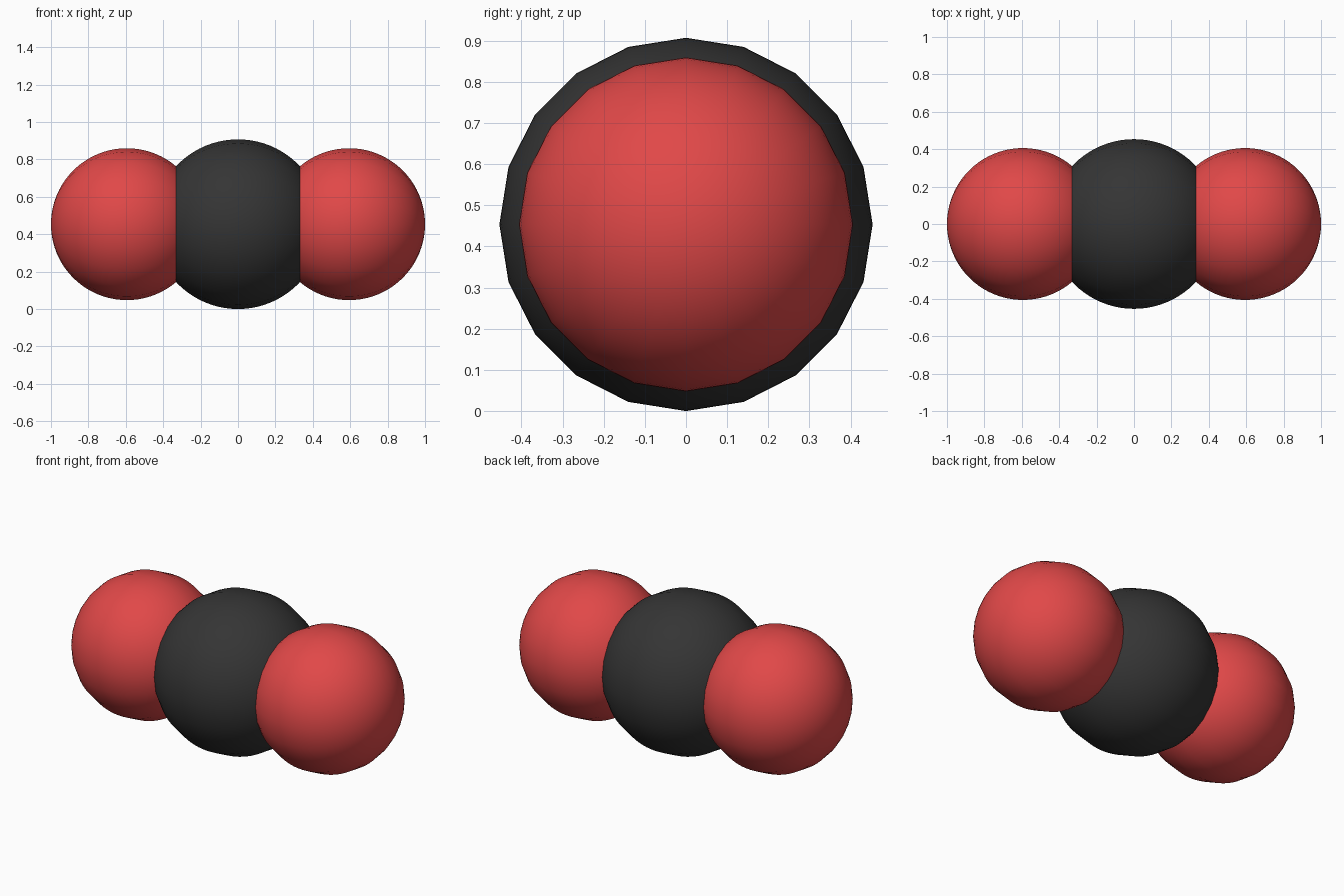
import bpy, bmesh, math
from mathutils import Matrix

if "Cube" in bpy.data.objects:
    bpy.data.objects.remove(bpy.data.objects["Cube"])

R_MID, R_END = 0.4535, 0.406
SIDES, RINGS = 20, 40


def material(name, rgb):
    m = bpy.data.materials.new(name)
    m.diffuse_color = (*rgb, 1)
    m.use_nodes = True
    m.node_tree.nodes["Principled BSDF"].inputs["Base Color"].default_value = m.diffuse_color
    return m


def ball(name, x, radius, mat):
    # sphere with its poles on the x axis, 20 sides around it
    bm = bmesh.new()
    bmesh.ops.create_uvsphere(
        bm, u_segments=SIDES, v_segments=RINGS, radius=radius,
        matrix=Matrix.Rotation(math.pi / 2, 4, 'Y'))
    for f in bm.faces:
        f.smooth = True
    me = bpy.data.meshes.new(name)
    bm.to_mesh(me)
    bm.free()
    me.materials.append(mat)
    ob = bpy.data.objects.new(name, me)
    ob.location = (x, 0, R_MID)
    bpy.context.collection.objects.link(ob)


black = material("black", (0.035, 0.035, 0.035))
red = material("red", (0.75, 0.065, 0.065))

# middle atom
ball("middle_ball", 0, R_MID, black)

# outer atoms, mirrored
for side, s in (("left", -1), ("right", 1)):
    ball(side + "_ball", s * (1 - R_END), R_END, red)
